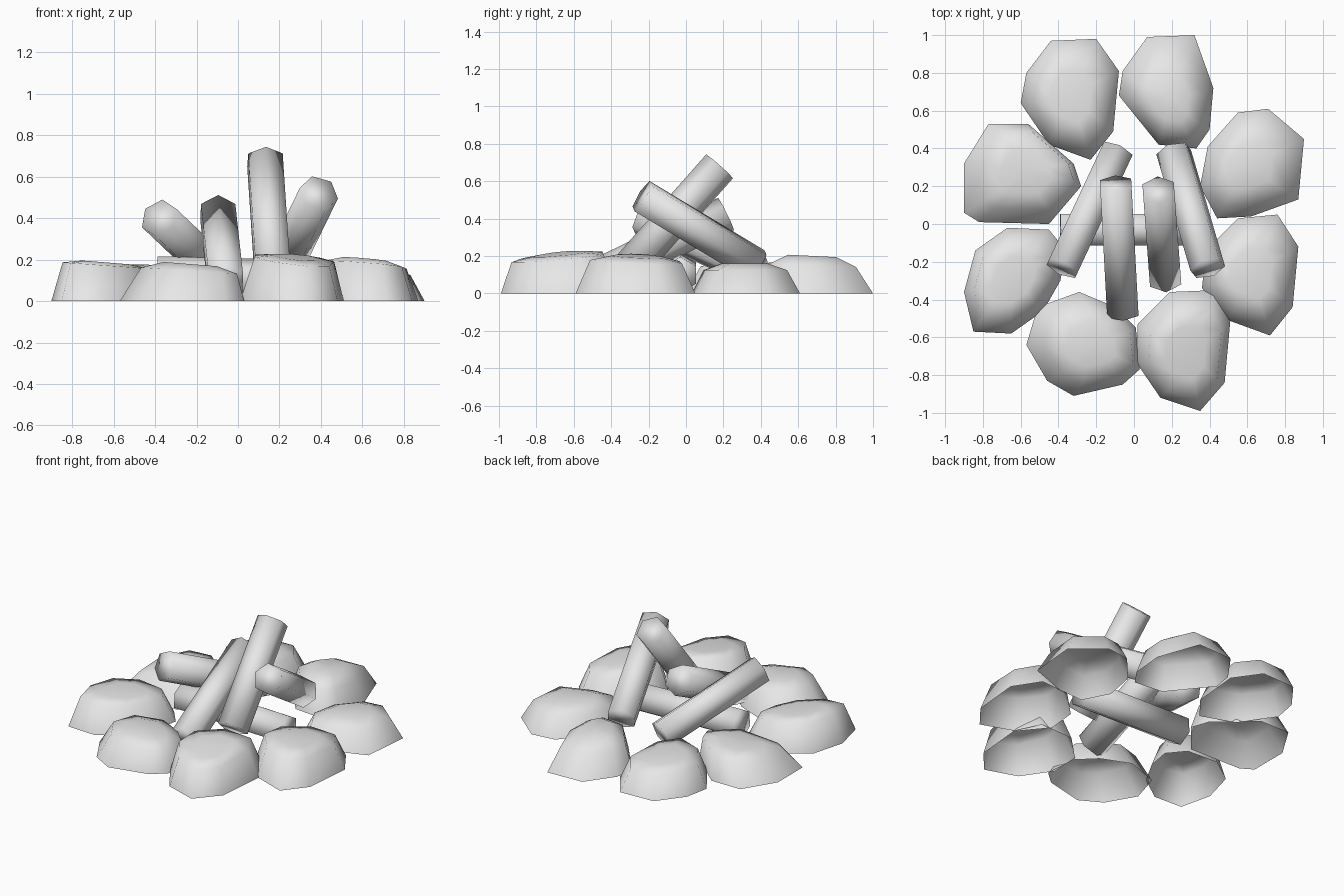
import bpy
import bmesh
import math
from mathutils import Vector

cube = bpy.data.objects.get("Cube")
if cube:
    bpy.data.objects.remove(cube, do_unlink=True)

# One plain grey for everything
grey = bpy.data.materials.new("light_grey")
grey.use_nodes = True
grey.diffuse_color = (0.8, 0.8, 0.8, 1)
grey.node_tree.nodes["Principled BSDF"].inputs["Base Color"].default_value = (0.8, 0.8, 0.8, 1)


def finish(name, bm):
    """Turn a bmesh into a fully smooth shaded object."""
    bmesh.ops.recalc_face_normals(bm, faces=bm.faces[:])
    mesh = bpy.data.meshes.new(name)
    bm.to_mesh(mesh)
    bm.free()
    mesh.shade_smooth()
    mesh.materials.append(grey)
    obj = bpy.data.objects.new(name, mesh)
    bpy.context.collection.objects.link(obj)


def bridge(bm, lower, upper):
    """Join two loops of equal length with quads."""
    count = len(lower)
    for i in range(count):
        j = (i + 1) % count
        bm.faces.new((lower[i], lower[j], upper[j], upper[i]))


def stone(name, height, shoulder, shift, tilt, outline):
    """Hollow, open-bottomed rock; the outline is in hundredths, clockwise from above.

    The shoulder is the rim level, shift moves the top sideways and tilt slopes it.
    """
    points = [Vector((x, y, 0)) / 100 for x, y in reversed(outline)]
    centre = sum(points, Vector()) / len(points)
    bm = bmesh.new()
    previous = None
    for scale, level in ((1, 0), (0.77, shoulder), (0.43, 1)):
        ring = []
        for p in points:
            offset = (p - centre) * scale
            if level:
                offset += Vector((*shift, 0))
            top = height + tilt[0] * offset.x + tilt[1] * offset.y
            ring.append(bm.verts.new(centre + offset + Vector((0, 0, top * level))))
        if previous:
            bridge(bm, previous, ring)
        previous = ring
    # Low crown closes the top
    bmesh.ops.poke(bm, faces=[bm.faces.new(previous)])
    finish(name, bm)


def log(name, low, high, roll=0, radius=0.096, sides=6):
    """Six-sided log between two points; without roll one long edge is on top."""
    low, high = Vector(low), Vector(high)
    axis = (high - low).normalized()
    across = axis.cross(Vector((0, 0, 1))).normalized()
    up = across.cross(axis)
    bm = bmesh.new()
    rings = []
    for end in (low, high):
        ring = []
        for i in range(sides):
            a = math.tau * i / sides + math.pi / 2 + math.radians(roll)
            ring.append(bm.verts.new(end + (across * math.cos(a) + up * math.sin(a)) * radius))
        rings.append(ring)
    bridge(bm, *rings)
    bm.faces.new(rings[0])
    bm.faces.new(rings[1])
    finish(name, bm)


# Ring of stones
stone("stone_back_right", 0.17, 0.88, (0, 0), (0, -0.05),
      ((-44, 97), (-20, 98), (-8, 81), (-11, 49), (-23, 34), (-45, 42), (-60, 64), (-57, 80)))
stone("stone_back_left", 0.2, 0.75, (0, -0.02), (0, -0.05),
      ((7, 99), (32, 100), (42, 72), (40, 50), (33, 40), (13, 42), (-8, 68), (-6, 81)))
stone("stone_left_back", 0.16, 0.78, (0, 0), (0, 0),
      ((55, 59), (71, 61), (90, 45), (87, 13), (62, 4), (44, 3), (35, 20), (39, 41)))
stone("stone_left_front", 0.2, 0.88, (0, 0), (-0.1, -0.04),
      ((55, 3), (76, 5), (87, -12), (84, -44), (72, -59), (50, -51), (36, -34), (38, -14)))
stone("stone_front_left", 0.215, 0.93, (0.01, -0.02), (-0.1, 0.1),
      ((19, -36), (43, -35), (51, -51), (48, -84), (35, -99), (14, -92), (1, -73), (2, -53)))
stone("stone_front_right", 0.18, 0.82, (0.03, 0), (-0.08, 0),
      ((-29, -36), (-10, -44), (1, -55), (3, -77), (-6, -85), (-32, -91), (-46, -83), (-57, -64), (-51, -44)))
stone("stone_right_front", 0.185, 0.92, (-0.01, 0), (-0.08, 0),
      ((-67, -2), (-45, -3), (-36, -14), (-39, -30), (-48, -46), (-65, -58), (-85, -57), (-90, -36), (-84, -14)))
stone("stone_right_back", 0.165, 0.85, (0.04, 0.02), (0.06, 0.04),
      ((-77, 53), (-56, 53), (-32, 32), (-28, 20), (-45, 0), (-82, 1), (-90, 6), (-90, 32)))

# Stacked logs
log("log_right", (-0.09, 0.385, 0.125), (-0.38, -0.235, 0.40))
log("log_centre", (-0.06, -0.47, 0.09), (-0.097, 0.215, 0.425))
log("log_left", (0.21, 0.38, 0.15), (0.39, -0.235, 0.52), roll=-12)
log("log_tall", (0.165, -0.29, 0.15), (0.13, 0.18, 0.68))
log("log_lying", (-0.39, -0.03, 0.12), (0.39, -0.03, 0.10))
